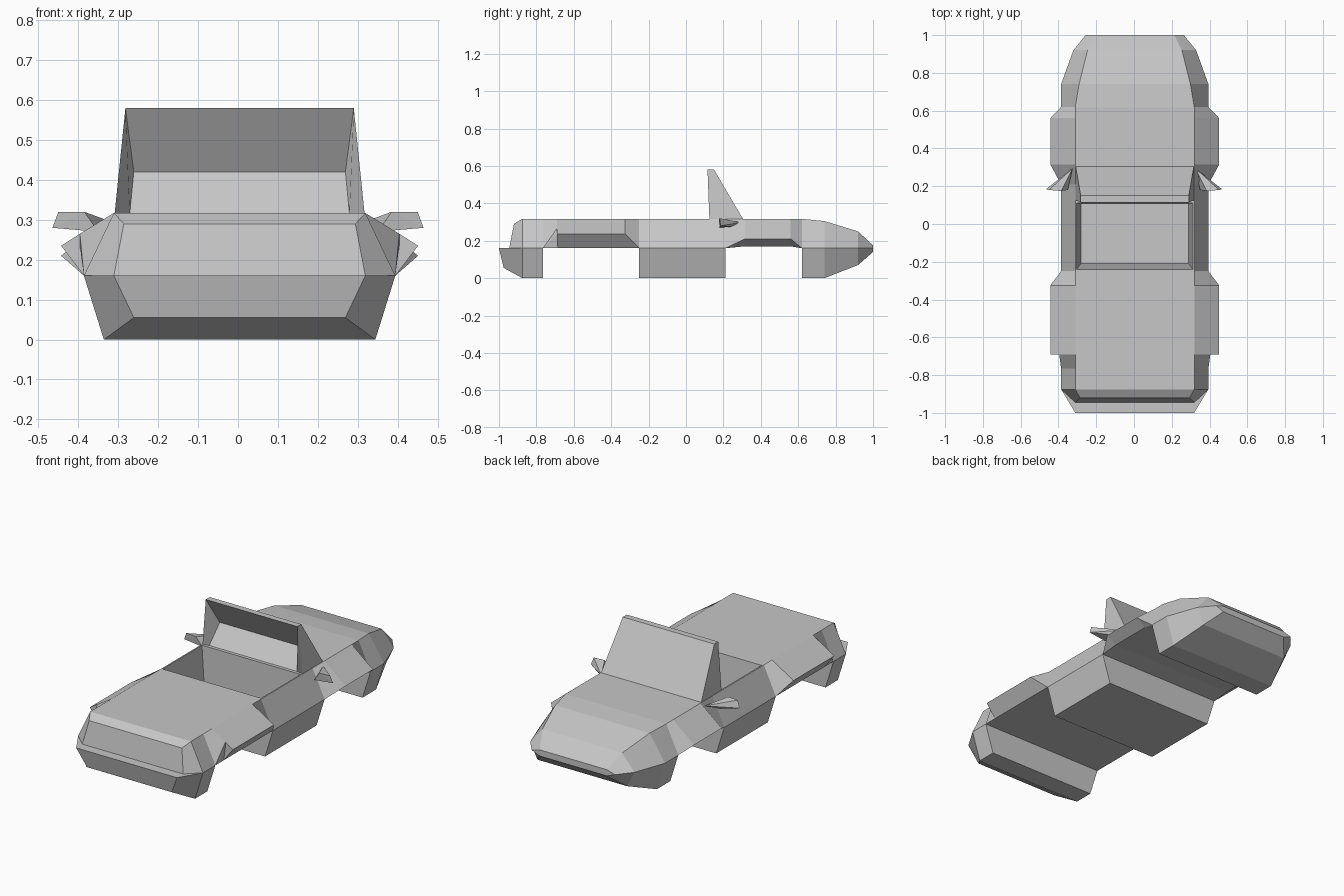
import bpy, bmesh
from mathutils import Vector

cube = bpy.data.objects.get("Cube")
if cube:
    bpy.data.objects.remove(cube, do_unlink=True)

# Single body colour
grey = bpy.data.materials.new("plain_grey")
grey.use_nodes = True
colour = (0.57, 0.57, 0.57, 1)
grey.diffuse_color = colour
grey.node_tree.nodes["Principled BSDF"].inputs["Base Color"].default_value = colour

CENTRE = 0.004


def finish(bm, name, shift=CENTRE):
    """Clean the mesh, turn it into a flat shaded object."""
    bmesh.ops.remove_doubles(bm, verts=bm.verts, dist=0.0005)
    bmesh.ops.dissolve_degenerate(bm, edges=bm.edges, dist=0.0005)
    bmesh.ops.recalc_face_normals(bm, faces=bm.faces)
    mesh = bpy.data.meshes.new(name)
    bm.to_mesh(mesh)
    bm.free()
    mesh.materials.append(grey)
    obj = bpy.data.objects.new(name, mesh)
    obj.location.x = shift
    bpy.context.scene.collection.objects.link(obj)
    return obj


def loft(rows, name):
    """Skin half sections (top to bottom), mirrored in x, with closed ends."""
    bm = bmesh.new()
    rings = []
    for half in rows:
        full = list(half) + [(-x, y, z) for x, y, z in reversed(half)]
        rings.append([bm.verts.new(p) for p in full])
    n = len(rings[0])
    for a, b in zip(rings, rings[1:]):
        for i in range(n):
            j = (i + 1) % n
            bm.faces.new((a[i], a[j], b[j], b[i]))
    for ring in (rings[0], rings[-1]):
        for i in range(n // 2 - 1):
            bm.faces.new((ring[i], ring[i + 1], ring[n - 2 - i], ring[n - 1 - i]))
    return finish(bm, name)


def section(y, top, belt, bottom, under=None):
    pts = (top, belt, under or belt, bottom)
    return [(x, y, z) for x, z in pts]


TOP, BELT, SILL = (0.315, 0.317), (0.39, 0.16), (0.34, 0.0)
REAR_LIP, FRONT_LIP = (0.447, 0.235), (0.447, 0.21)
ROOF = (0.39, 0.17)

# Body shell: tail, rear arch, sill, front arch, tapered nose
body = loft([
    [(0.29, -0.92, 0.29), (0.315, -0.945, 0.16), (0.315, -1.0, 0.16), (0.265, -0.975, 0.055)],
    section(-0.875, TOP, BELT, SILL),
    section(-0.765, TOP, BELT, SILL),
    section(-0.765, TOP, BELT, BELT),
    section(-0.69, TOP, (0.40, 0.265), BELT, (0.40, 0.235)),
    section(-0.69, TOP, REAR_LIP, BELT),
    section(-0.325, TOP, REAR_LIP, BELT),
    section(-0.25, TOP, BELT, BELT),
    section(-0.25, TOP, BELT, SILL),
    section(0.21, TOP, BELT, SILL),
    section(0.21, TOP, BELT, BELT),
    section(0.315, TOP, FRONT_LIP, ROOF),
    section(0.56, TOP, FRONT_LIP, ROOF),
    section(0.62, TOP, BELT, BELT),
    section(0.62, TOP, BELT, SILL),
    section(0.74, (0.295, 0.305), BELT, SILL),
    section(0.92, (0.25, 0.25), (0.325, 0.16), (0.28, 0.07)),
    section(1.0, (0.21, 0.175), (0.26, 0.16), (0.21, 0.14)),
], "body_shell")

# Open cockpit cut with a slightly tapered block
cutter = loft([
    [(0.285, -0.21, 0.03), (0.285, 0.105, 0.03)],
    [(0.31, -0.243, 0.35), (0.31, 0.113, 0.35)],
], "cockpit_cutter")
cutter.hide_render = True
cut = body.modifiers.new("cockpit", "BOOLEAN")
cut.operation, cut.solver, cut.object = "DIFFERENCE", "EXACT", cutter
bpy.context.view_layer.objects.active = body
bpy.ops.object.modifier_apply(modifier=cut.name)
bpy.data.objects.remove(cutter, do_unlink=True)

# Windscreen: wedge with a hollow back framed by thin posts
bm = bmesh.new()
points = {
    "top_back": (0.286, 0.115, 0.58), "top_front": (0.286, 0.15, 0.58),
    "base_front": (0.313, 0.305, 0.316), "base_back": (0.313, 0.125, 0.316),
    "dash": (0.275, 0.13, 0.316), "recess": (0.265, 0.21, 0.42),
}
right = {k: bm.verts.new(p) for k, p in points.items()}
left = {k: bm.verts.new((-x, y, z)) for k, (x, y, z) in points.items()}
loop = ["top_back", "top_front", "base_front", "base_back", "dash", "recess"]
for a, b in zip(loop, loop[1:] + loop[:1]):
    bm.faces.new((right[a], right[b], left[b], left[a]))
for side in (right, left):
    bm.faces.new([side[k] for k in ("top_back", "top_front", "base_front", "base_back")])
    bm.faces.new([side[k] for k in ("top_back", "base_back", "dash", "recess")])
finish(bm, "windscreen")

# Wing mirrors: pointed housings reaching forward to the body
for name, s in (("left_mirror", 1), ("right_mirror", -1)):
    bm = bmesh.new()
    for x, y, z in ((0.45, 0.18, 0.32), (0.385, 0.175, 0.32), (0.465, 0.185, 0.28),
                    (0.35, 0.18, 0.27), (0.38, 0.24, 0.275), (0.325, 0.295, 0.298)):
        bm.verts.new(Vector((s * x, y, z)))
    bmesh.ops.convex_hull(bm, input=bm.verts)
    finish(bm, name, 0)
